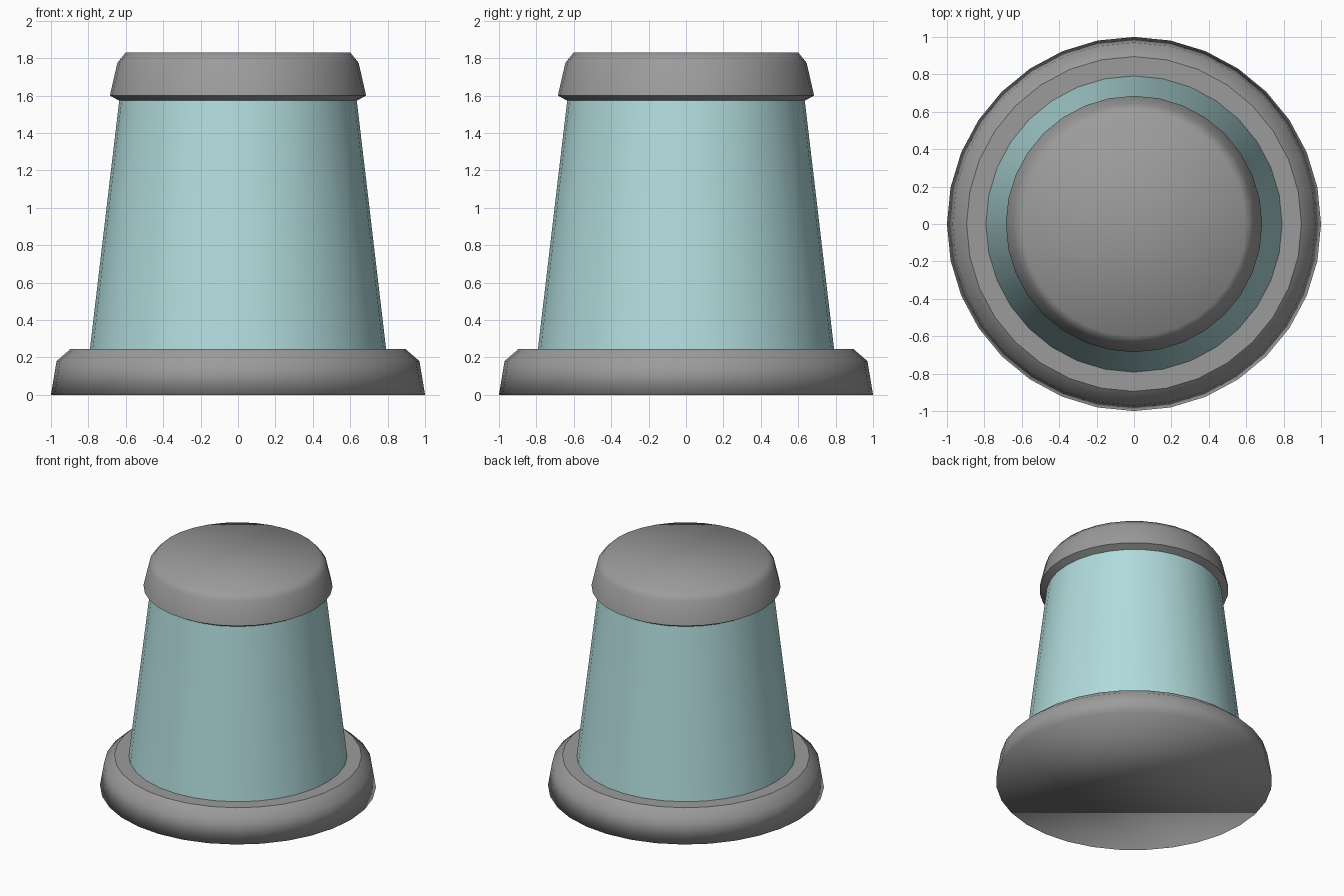
import bpy
import bmesh
from math import cos, sin, tau

SIDES = 32

if "Cube" in bpy.data.objects:
    bpy.data.objects.remove(bpy.data.objects["Cube"], do_unlink=True)


def make_material(name, color):
    mat = bpy.data.materials.new(name)
    mat.use_nodes = True
    mat.diffuse_color = color
    mat.node_tree.nodes["Principled BSDF"].inputs["Base Color"].default_value = color
    return mat


def lathe(name, profile, mat, sharp_rings=()):
    """Turn a (radius, height) profile, listed bottom to top, into a closed solid."""
    bm = bmesh.new()
    rings = []
    for radius, z in profile:
        rings.append([bm.verts.new((radius * cos(tau * i / SIDES),
                                    radius * sin(tau * i / SIDES), z))
                      for i in range(SIDES)])
    for low, high in zip(rings, rings[1:]):
        for i in range(SIDES):
            j = (i + 1) % SIDES
            bm.faces.new((low[i], low[j], high[j], high[i]))
    bm.faces.new(rings[0][::-1])
    bm.faces.new(rings[-1])
    for face in bm.faces:
        face.smooth = True
    # Hard creases around the chosen rings
    for r in sharp_rings:
        for i in range(SIDES):
            bm.edges.get((rings[r][i], rings[r][(i + 1) % SIDES])).smooth = False
    mesh = bpy.data.meshes.new(name)
    bm.to_mesh(mesh)
    bm.free()
    mesh.materials.append(mat)
    obj = bpy.data.objects.new(name, mesh)
    bpy.context.collection.objects.link(obj)
    return obj


grey = make_material("grey", (0.33, 0.33, 0.33, 1))
pale_teal = make_material("pale teal", (0.44, 0.71, 0.72, 1))

# Wide foot with a chamfered shoulder and flat ledge
lathe("base", [(1.0, 0), (0.97, 0.18), (0.895, 0.245)], grey, sharp_rings=[2])

# Tapered column, its ends buried in the foot and lid
lathe("body", [(0.797, 0.2), (0.632, 1.6)], pale_teal, sharp_rings=[0, 1])

# Lid with an undercut lip and softened top rim
lathe("lid", [(0.635, 1.572), (0.685, 1.6), (0.645, 1.775), (0.6, 1.83)],
      grey, sharp_rings=[0, 1])
